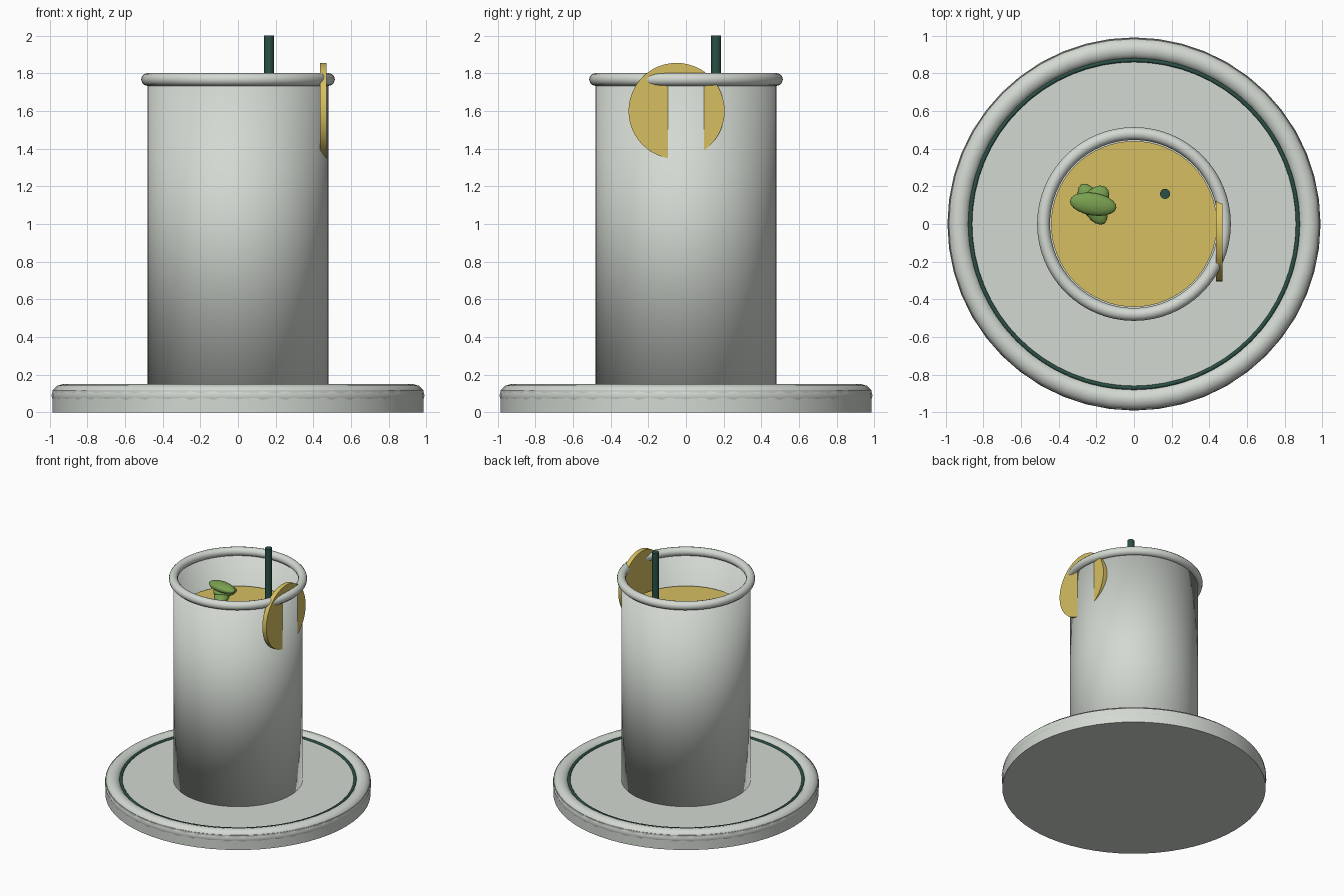
import bpy
import math

cube = bpy.data.objects.get("Cube")
if cube:
    bpy.data.objects.remove(cube, do_unlink=True)


def material(name, rgb):
    mat = bpy.data.materials.new(name)
    mat.use_nodes = True
    mat.diffuse_color = (*rgb, 1)
    mat.node_tree.nodes["Principled BSDF"].inputs["Base Color"].default_value = (*rgb, 1)
    return mat


porcelain = material("pale grey", (0.65, 0.69, 0.64))
gold = material("lemon gold", (0.67, 0.52, 0.12))
teal = material("dark teal", (0.024, 0.08, 0.06))
leaf_green = material("leaf green", (0.19, 0.35, 0.08))


def finish(name, mat):
    obj = bpy.context.object
    obj.name = name
    obj.data.materials.append(mat)
    bpy.ops.object.shade_smooth_by_angle(angle=math.radians(40))
    return obj


def cylinder(name, mat, radius, bottom, top, x=0, y=0, sides=64, fill="NGON"):
    bpy.ops.mesh.primitive_cylinder_add(
        vertices=sides, radius=radius, depth=top - bottom,
        location=(x, y, (bottom + top) / 2), end_fill_type=fill)
    return finish(name, mat)


def ring(name, mat, major, minor, z, segments=64):
    bpy.ops.mesh.primitive_torus_add(
        major_radius=major, minor_radius=minor, major_segments=segments,
        minor_segments=12, location=(0, 0, z))
    return finish(name, mat)


# Saucer with rounded rim and thin painted band
cylinder("saucer", porcelain, 0.985, 0, 0.12)
ring("saucer_rim", porcelain, 0.93, 0.06, 0.09, 48)
ring("saucer_band", teal, 0.87, 0.011, 0.12)

# Open tumbler with thin wall and rolled lip
tumbler = cylinder("tumbler", porcelain, 0.48, 0.12, 1.77, fill="NOTHING")
wall = tumbler.modifiers.new("wall", "SOLIDIFY")
wall.thickness = 0.008
wall.offset = -1
ring("tumbler_lip", porcelain, 0.48, 0.034, 1.767)

# Drink and straw
cylinder("drink", gold, 0.44, 0.13, 1.5)
cylinder("straw", teal, 0.027, 0.3, 2.0, 0.165, 0.16, 16)

# Citrus slice pushed over the lip
slice_obj = cylinder("citrus_slice", gold, 0.255, 1.582, 1.618, 0.452, -0.05, 48)
slice_obj.rotation_euler.y = math.pi / 2

# Mint sprig: crossed flattened leaves, stacked
leaves = [
    (-0.22, 0.105, 1.53, 0.12, 120),
    (-0.205, 0.125, 1.56, 0.09, 50),
    (-0.217, 0.105, 1.6, 0.125, -9),
]
for i, (x, y, z, length, turn) in enumerate(leaves):
    bpy.ops.mesh.primitive_uv_sphere_add(
        segments=20, ring_count=12, radius=1, location=(x, y, z),
        rotation=(0, 0, math.radians(turn)))
    leaf = finish(f"mint_leaf_{i + 1}", leaf_green)
    leaf.scale = (length, 0.06, 0.035)
